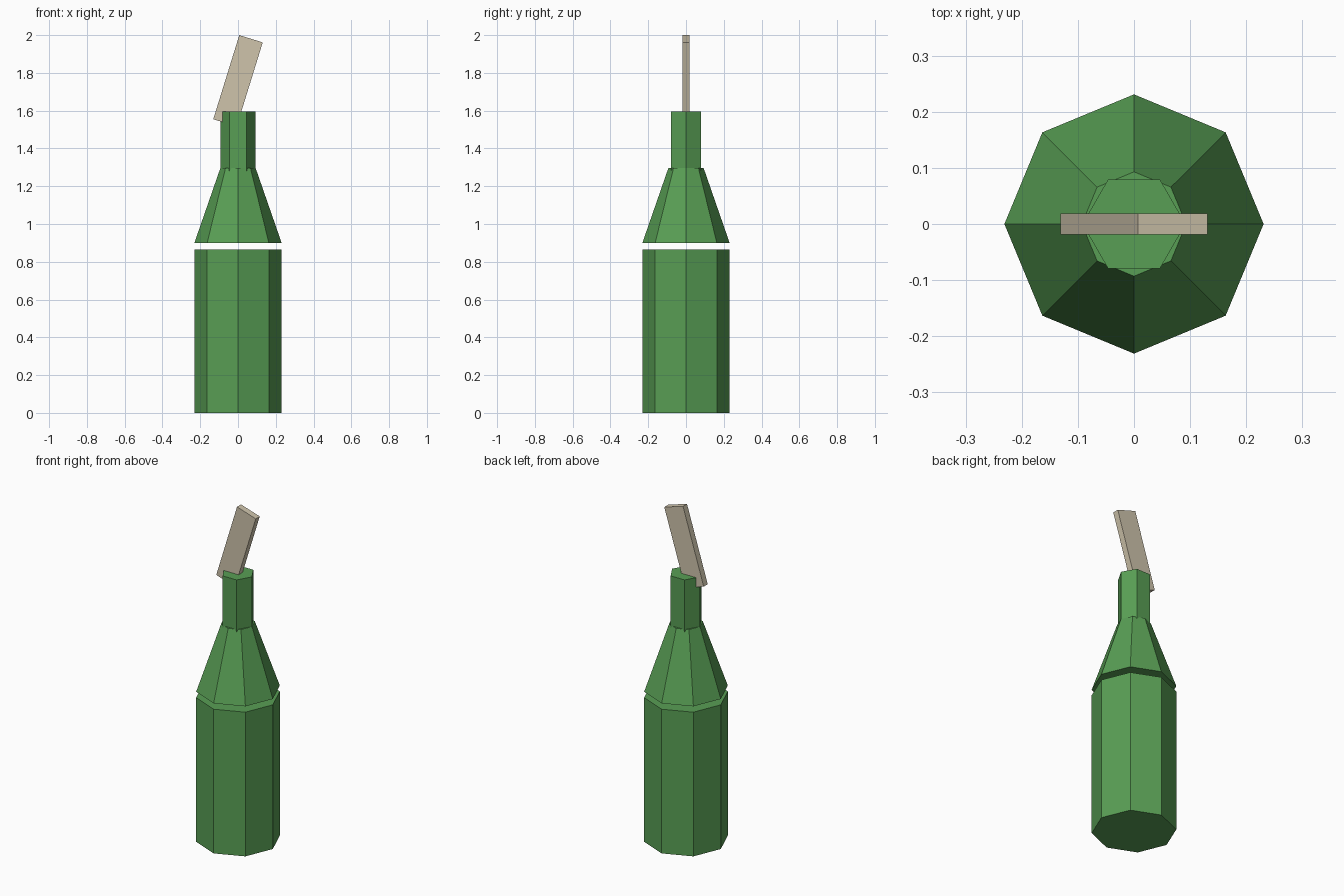
import bpy, math

if "Cube" in bpy.data.objects:
    bpy.data.objects.remove(bpy.data.objects["Cube"])


def material(name, rgb):
    m = bpy.data.materials.new(name)
    m.diffuse_color = (*rgb, 1)
    m.use_nodes = True
    m.node_tree.nodes["Principled BSDF"].inputs["Base Color"].default_value = m.diffuse_color
    return m


green = material("bottle green", (0.098, 0.342, 0.089))
paper = material("pale cloth", (0.62, 0.55, 0.41))


def tapered(name, sides, r_low, r_high, z_low, z_high):
    """Faceted, capped section with a corner on the +x axis."""
    rings = [(r_low, z_low), (r_high, z_high)]
    verts = [(r * math.cos(math.tau * i / sides), r * math.sin(math.tau * i / sides), z)
             for r, z in rings for i in range(sides)]
    faces = [(i, (i + 1) % sides, sides + (i + 1) % sides, sides + i) for i in range(sides)]
    faces += [tuple(reversed(range(sides))), tuple(range(sides, 2 * sides))]
    mesh = bpy.data.meshes.new(name)
    mesh.from_pydata(verts, [], faces)
    mesh.materials.append(green)
    obj = bpy.data.objects.new(name, mesh)
    bpy.context.collection.objects.link(obj)


# Bottle: body, separate shoulder above a thin gap, six-sided neck
tapered("bottle_body", 8, 0.231, 0.231, 0.0, 0.865)
tapered("bottle_shoulder", 8, 0.231, 0.093, 0.90, 1.297)
tapered("bottle_neck", 6, 0.092, 0.092, 1.26, 1.595)

# Tilted flat strip stuck in the neck
bpy.ops.mesh.primitive_cube_add(size=1, location=(0, 0, 1.758), rotation=(0, 0.3, 0))
strip = bpy.context.object
strip.name = "cloth_strip"
strip.scale = (0.13, 0.038, 0.466)
strip.data.materials.append(paper)
